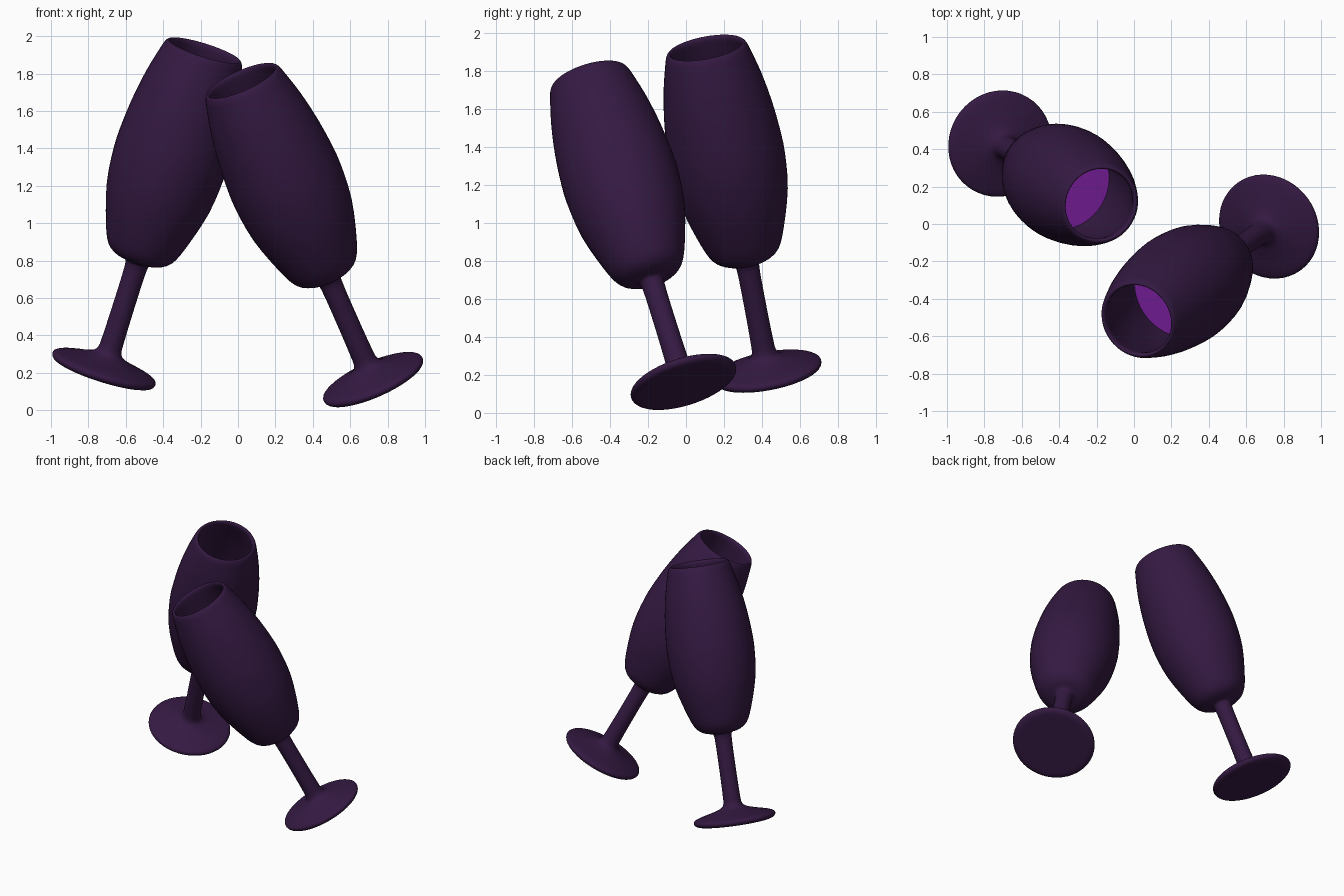
import bpy, bmesh, math
from mathutils import Vector

if "Cube" in bpy.data.objects:
    bpy.data.objects.remove(bpy.data.objects["Cube"])


def material(name, color):
    m = bpy.data.materials.new(name)
    m.diffuse_color = (*color, 1)
    m.use_nodes = True
    m.node_tree.nodes["Principled BSDF"].inputs["Base Color"].default_value = m.diffuse_color
    return m


GLASS = material("dark_purple", (0.035, 0.01, 0.055))
DRINK = material("bright_purple", (0.22, 0.015, 0.38))


def smooth_path(pts, steps=3):
    """Catmull-Rom curve through profile points (radius, height)."""
    v = [Vector(p) for p in pts]
    v = [v[0]] + v + [v[-1]]
    out = []
    for a, b, c, d in zip(v, v[1:], v[2:], v[3:]):
        for i in range(steps):
            t = i / steps
            out.append(0.5 * (2 * b + (c - a) * t + (2 * a - 5 * b + 4 * c - d) * t * t
                              + (3 * b - a - 3 * c + d) * t ** 3))
    return out + [v[-1]]


def lathe(name, path, base, rim, mat, segments=48):
    """Revolve a profile and lean it along the line from base to rim."""
    bm = bmesh.new()
    vs = [bm.verts.new((max(r, 0), 0, z)) for r, z in path]
    es = [bm.edges.new(e) for e in zip(vs, vs[1:])]
    bmesh.ops.spin(bm, geom=vs + es, axis=(0, 0, 1), cent=(0, 0, 0),
                   angle=math.tau, steps=segments)
    bmesh.ops.remove_doubles(bm, verts=bm.verts, dist=0.0005)
    bmesh.ops.recalc_face_normals(bm, faces=bm.faces)
    for f in bm.faces:
        f.smooth = True
    mesh = bpy.data.meshes.new(name)
    bm.to_mesh(mesh)
    bm.free()
    mesh.materials.append(mat)
    ob = bpy.data.objects.new(name, mesh)
    bpy.context.collection.objects.link(ob)
    ob.location = base
    ob.rotation_euler = (Vector(rim) - Vector(base)).to_track_quat('Z', 'Y').to_euler()
    return ob


# Foot, stem and outside of the bowl, up to the lip
outer = [(0, 0), (.2, 0), (.262, .002), (.286, .018), (.284, .04), (.25, .056),
         (.16, .08), (.09, .105), (.065, .135), (.06, .2), (.058, .4), (.06, .6),
         (.075, .637), (.125, .65), (.18, .69), (.225, .79), (.285, 1.0),
         (.306, 1.2), (.302, 1.35), (.287, 1.5), (.262, 1.65), (.23, 1.78),
         (.216, 1.825), (.2, 1.843)]
# Inside of the bowl, from the bottom up
inner = [(0, .69), (.09, .695), (.15, .725), (.195, .81), (.25, 1.0), (.273, 1.2),
         (.27, 1.35), (.255, 1.5), (.23, 1.65), (.198, 1.78), (.19, 1.825)]
glass_path = smooth_path(outer + inner[::-1])


def drink_path(level):
    """Body of liquid just inside the bowl wall, with a flat top."""
    wall = [p for p in smooth_path(inner) if p[1] < level]
    body = [(max(r - .002, 0), z + .002) for r, z in wall]
    return body + [(body[-1][0], level), (0, level)]


# Two leaning glasses with their drinks
for side, base, rim, level in (
        ("left", (-.725, .435, .195), (-.18, .105, 1.925), 1.14),
        ("right", (.733, -.006, .14), (.015, -.515, 1.77), 1.24)):
    lathe(side + "_flute_glass", glass_path, base, rim, GLASS)
    drink = lathe(side + "_drink", drink_path(level), base, rim, DRINK)
    bpy.context.view_layer.objects.active = drink
    drink.select_set(True)
    bpy.ops.object.shade_smooth_by_angle(angle=math.radians(40))
    drink.select_set(False)
